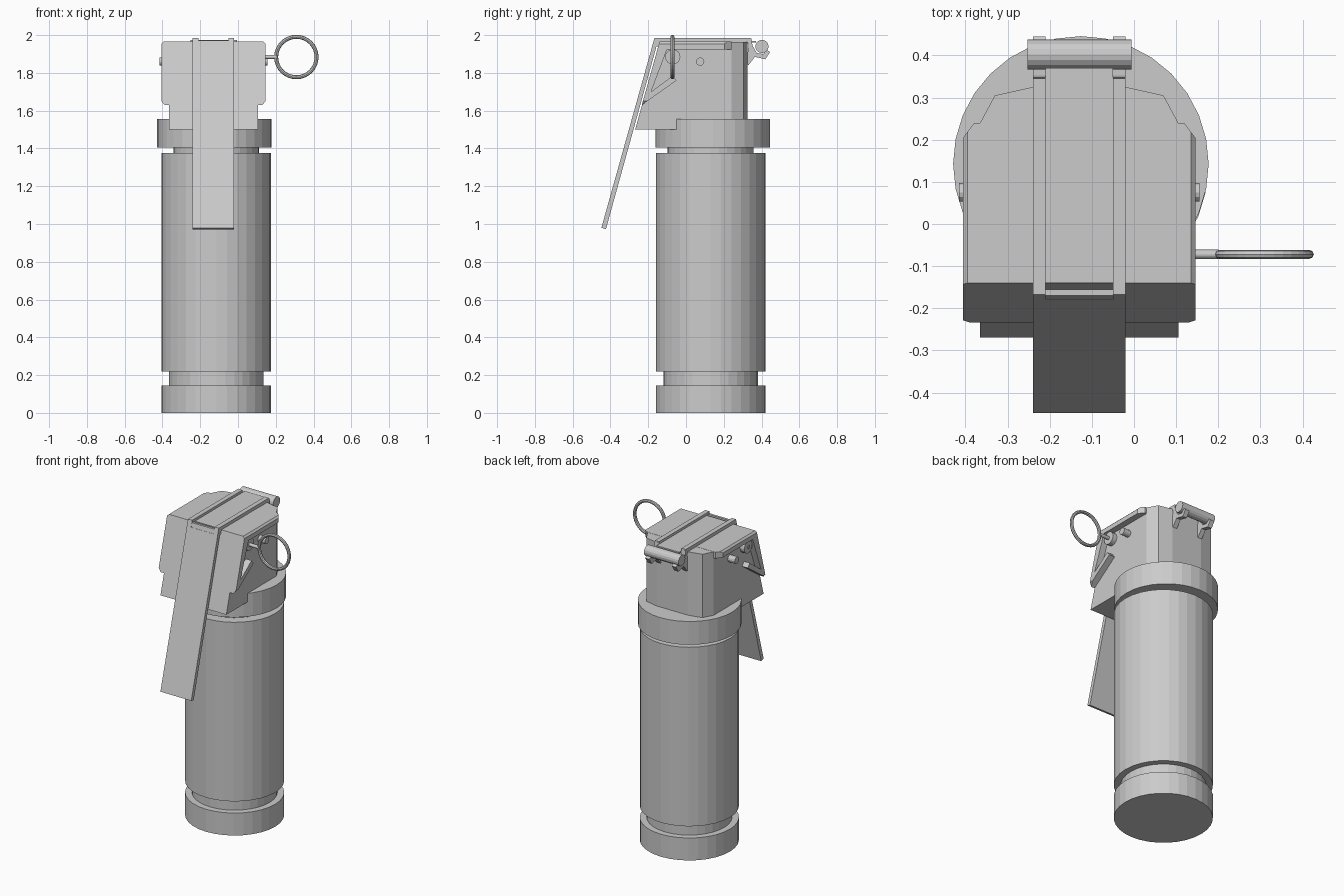
import bpy, bmesh, math
from mathutils import Matrix, Vector

if "Cube" in bpy.data.objects:
    bpy.data.objects.remove(bpy.data.objects["Cube"])

CX = -0.13                       # centre line of the head
SLOPE = Vector((0, -1, 0.28))    # outward normal of the sloped front


def finish(name, bm):
    bmesh.ops.recalc_face_normals(bm, faces=bm.faces)
    me = bpy.data.meshes.new(name)
    bm.to_mesh(me)
    bm.free()
    ob = bpy.data.objects.new(name, me)
    bpy.context.collection.objects.link(ob)
    return ob


def cut(bm, co, no):
    geom = bm.verts[:] + bm.edges[:] + bm.faces[:]
    bmesh.ops.bisect_plane(bm, geom=geom, plane_co=co, plane_no=no, clear_outer=True)
    bmesh.ops.holes_fill(bm, edges=[e for e in bm.edges if e.is_boundary], sides=0)


def prism(name, pts, offset, cuts=()):
    """Extrude a planar polygon, then trim it with planes."""
    bm = bmesh.new()
    face = bm.faces.new([bm.verts.new(p) for p in pts])
    res = bmesh.ops.extrude_face_region(bm, geom=[face], use_keep_orig=True)
    bmesh.ops.translate(bm, vec=offset,
                        verts=[v for v in res["geom"] if isinstance(v, bmesh.types.BMVert)])
    for co, no in cuts:
        cut(bm, co, no)
    return finish(name, bm)


def side_prism(name, yz, x0, x1, cuts=()):
    return prism(name, [(x0, y, z) for y, z in yz], (x1 - x0, 0, 0), cuts)


def lathe(name, profile, cx, cy, n=32):
    """Capped solid of revolution about a vertical axis."""
    bm = bmesh.new()
    rings = [[bm.verts.new((cx + r * math.cos(2 * math.pi * i / n),
                            cy + r * math.sin(2 * math.pi * i / n), z))
              for i in range(n)] for r, z in profile]
    for a, b in zip(rings, rings[1:]):
        for i in range(n):
            j = (i + 1) % n
            bm.faces.new((a[i], a[j], b[j], b[i]))
    bm.faces.new(rings[0])
    bm.faces.new(rings[-1])
    return finish(name, bm)


def rod(name, x0, x1, y, z, r, n=12):
    """Cylinder lying along x."""
    bm = bmesh.new()
    m = Matrix.Translation(((x0 + x1) / 2, y, z)) @ Matrix.Rotation(math.pi / 2, 4, 'Y')
    bmesh.ops.create_cone(bm, cap_ends=True, segments=n, radius1=r, radius2=r,
                          depth=x1 - x0, matrix=m)
    return finish(name, bm)


# Canister with grooved base and neck, and the wider collar
lathe("canister", [(0.29, 0), (0.29, 0.145), (0.25, 0.145), (0.25, 0.22), (0.29, 0.22),
                   (0.29, 1.375), (0.227, 1.375), (0.227, 1.42)], -0.115, 0.13)
lathe("collar", [(0.303, 1.405), (0.303, 1.555)], -0.126, 0.1425)

# Head block: faceted plan, trimmed by the sloped front
half = [(0.235, -0.35), (0.235, 0.24), (0.2, 0.305), (0.11, 0.325)]
plan = [(CX + x, y, 1.5) for x, y in half] + [(CX - x, y, 1.5) for x, y in reversed(half)]
prism("head_block", plan, (0, 0, 0.464), [((0, -0.139, 1.965), SLOPE)])

# Wider cover wrapping the top and front, open at the sides
cover = [(-0.14, 1.965), (0.24, 1.965), (0.24, 1.925), (-0.1, 1.925), (-0.185, 1.7),
         (-0.07, 1.785), (-0.05, 1.76), (-0.234, 1.63)]
trims = []
for s in (-1, 1):
    trims += [((CX + s * 0.275, 0, 1.65), (s, 0, -0.8)),
              ((CX + s * 0.275, 0.205, 0), (s, 0.75, 0)),
              ((CX + s * 0.275, 0, 1.955), (s, 0, 1))]
side_prism("head_cover", cover, CX - 0.276, CX + 0.276, trims)

# Safety lever: long sloped plate, thin top strip and two side rails
side_prism("lever_plate", [(-0.155, 1.945), (-0.178, 1.945), (-0.448, 0.98), (-0.424, 0.972)],
           CX - 0.11, CX + 0.11)
side_prism("lever_top_strip", [(-0.14, 1.96), (-0.14, 1.97), (0.37, 1.97), (0.37, 1.96)],
           CX - 0.08, CX + 0.08)
side_prism("lever_front_tab", [(-0.155, 1.94), (-0.178, 1.94), (-0.17, 1.972), (-0.155, 1.972)],
           CX - 0.08, CX + 0.08)
for s, side in ((-1, "left"), (1, "right")):
    a, b = sorted((CX + s * 0.08, CX + s * 0.11))
    side_prism("lever_rail_" + side,
               [(-0.18, 1.94), (-0.167, 1.986), (0.345, 1.986), (0.35, 1.955), (-0.14, 1.955),
                (-0.145, 1.94)], a, b)
    # Rear hook carrying the hinge roller
    side_prism("hinge_hook_" + side,
               [(0.335, 1.98), (0.347, 1.98), (0.352, 1.945), (0.375, 1.905), (0.41, 1.9),
                (0.43, 1.92), (0.445, 1.91), (0.42, 1.872), (0.365, 1.885), (0.33, 1.84),
                (0.32, 1.85)], a, b)
    # Cross pin ends and the boss around the pull pin
    a, b = sorted((CX + s * 0.2, CX + s * 0.285))
    rod("cross_pin_" + side, a, b, 0.075, 1.86, 0.022)
    a, b = sorted((CX + s * 0.2, CX + s * 0.265))
    rod("pull_pin_boss_" + side, a, b, -0.07, 1.885, 0.04, 16)
rod("hinge_roller", -0.252, -0.006, 0.402, 1.94, 0.035, 16)

# Pull pin and ring
rod("pull_pin", CX - 0.27, 0.2, -0.072, 1.885, 0.011)
bpy.ops.mesh.primitive_torus_add(major_segments=32, minor_segments=8, major_radius=0.107,
                                 minor_radius=0.0105, location=(0.309, -0.072, 1.884),
                                 rotation=(math.pi / 2, 0, 0))
bpy.context.object.name = "pull_ring"
